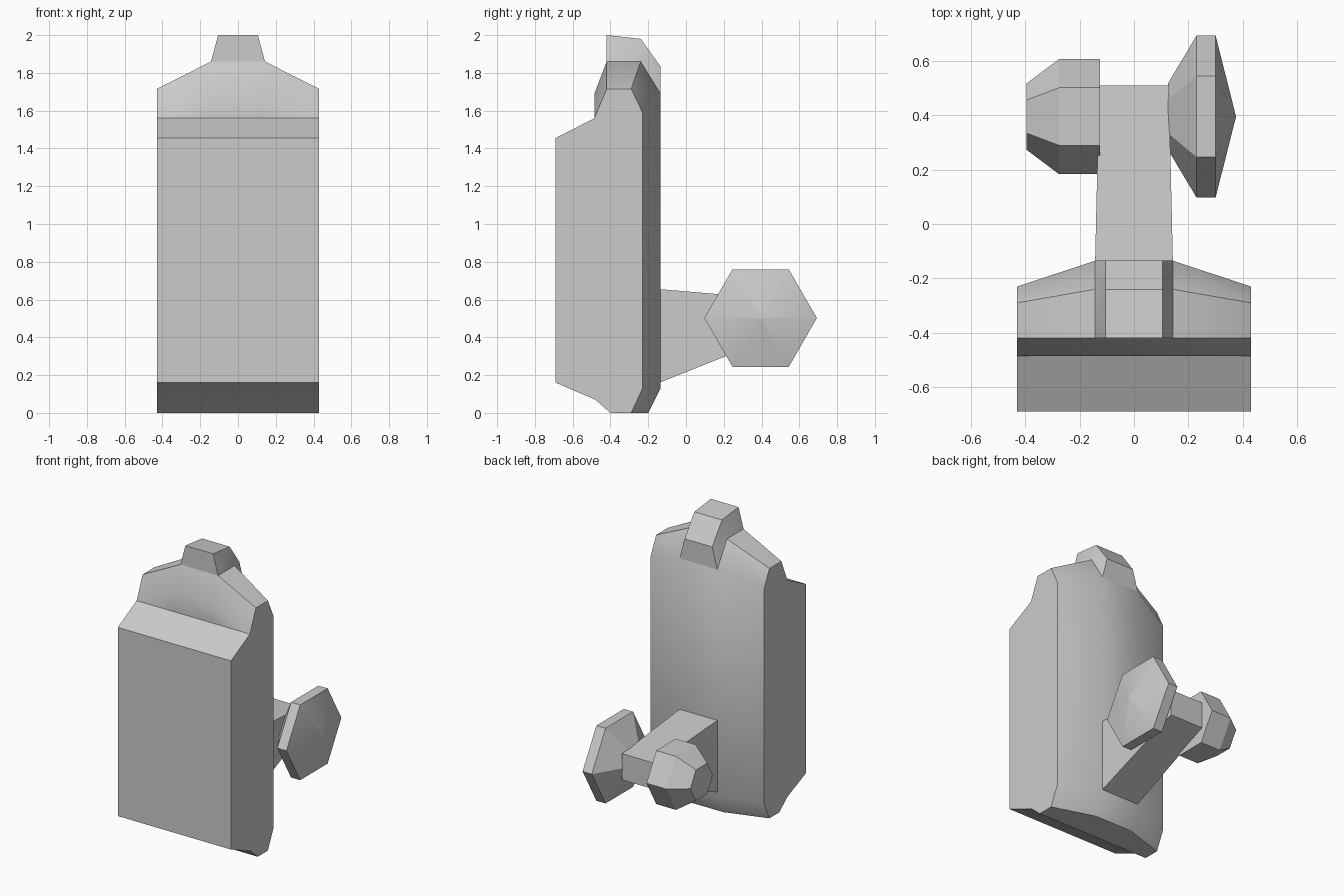
import bpy, bmesh
from math import cos, sin, pi, radians

cube = bpy.data.objects.get("Cube")
if cube:
    bpy.data.objects.remove(cube, do_unlink=True)

# Single plain material
grey = bpy.data.materials.new("light_grey")
grey.use_nodes = True
colour = (0.6, 0.6, 0.6, 1)
grey.diffuse_color = colour
grey.node_tree.nodes["Principled BSDF"].inputs["Base Color"].default_value = colour


def loft(name, rings):
    """Bridge closed rings of equal length and cap both ends."""
    bm = bmesh.new()
    loops = [[bm.verts.new(p) for p in ring] for ring in rings]
    n = len(loops[0])
    for a, b in zip(loops, loops[1:]):
        for i in range(n):
            j = (i + 1) % n
            bm.faces.new((a[i], a[j], b[j], b[i]))
    bm.faces.new(loops[0][::-1])
    bm.faces.new(loops[-1])
    bmesh.ops.remove_doubles(bm, verts=bm.verts, dist=0.0005)
    bmesh.ops.recalc_face_normals(bm, faces=bm.faces)
    mesh = bpy.data.meshes.new(name)
    bm.to_mesh(mesh)
    bm.free()
    mesh.materials.append(grey)
    obj = bpy.data.objects.new(name, mesh)
    bpy.context.collection.objects.link(obj)
    bpy.ops.object.select_all(action='DESELECT')
    obj.select_set(True)
    bpy.context.view_layer.objects.active = obj
    bpy.ops.object.shade_smooth_by_angle(angle=radians(30))
    return obj


# Body: side profiles (y, z) at the outer walls and around the middle
front = [(-.485, 1.56), (-.69, 1.455), (-.69, .16), (-.48, .07), (-.40, 0)]
outer = front + [(-.29, 0), (-.23, .13), (-.23, 1.59), (-.29, 1.715),
                 (-.42, 1.715), (-.485, 1.56)]
middle = front + [(-.20, 0), (-.135, .13), (-.135, 1.69), (-.24, 1.86),
                  (-.42, 1.86), (-.485, 1.69)]
stations = [(-.43, outer), (-.143, middle), (.143, middle), (.43, outer)]
loft("body", [[(x, y, z) for y, z in prof] for x, prof in stations])


def section(y, low, high, half_low, half_high):
    """Four-cornered cross-section facing along y."""
    return [(-half_low, y, low), (half_low, y, low),
            (half_high, y, high), (-half_high, y, high)]


# Top neck, and the arm at the back
loft("top_neck", [section(y, low, high, .143, .105) for y, low, high in
                  ((-.42, 1.86, 2), (-.24, 1.86, 1.98), (-.135, 1.69, 1.835))])
loft("rear_arm", [section(-.14, .16, .655, .143, .143),
                  section(.51, .42, .60, .128, .128)])


def hexagons(name, steps):
    """Six-sided turned part along x from (x, radius) steps."""
    loft(name, [[(x, .395 + r * cos(i * pi / 3), .502 + r * sin(i * pi / 3))
                 for i in range(6)] for x, r in steps])


# Knobs on both sides of the arm
hexagons("left_disc_knob", [(.125, .122), (.23, .298), (.30, .298), (.375, .001)])
hexagons("right_round_knob", [(-.125, .212), (-.275, .212), (-.395, .122)])
